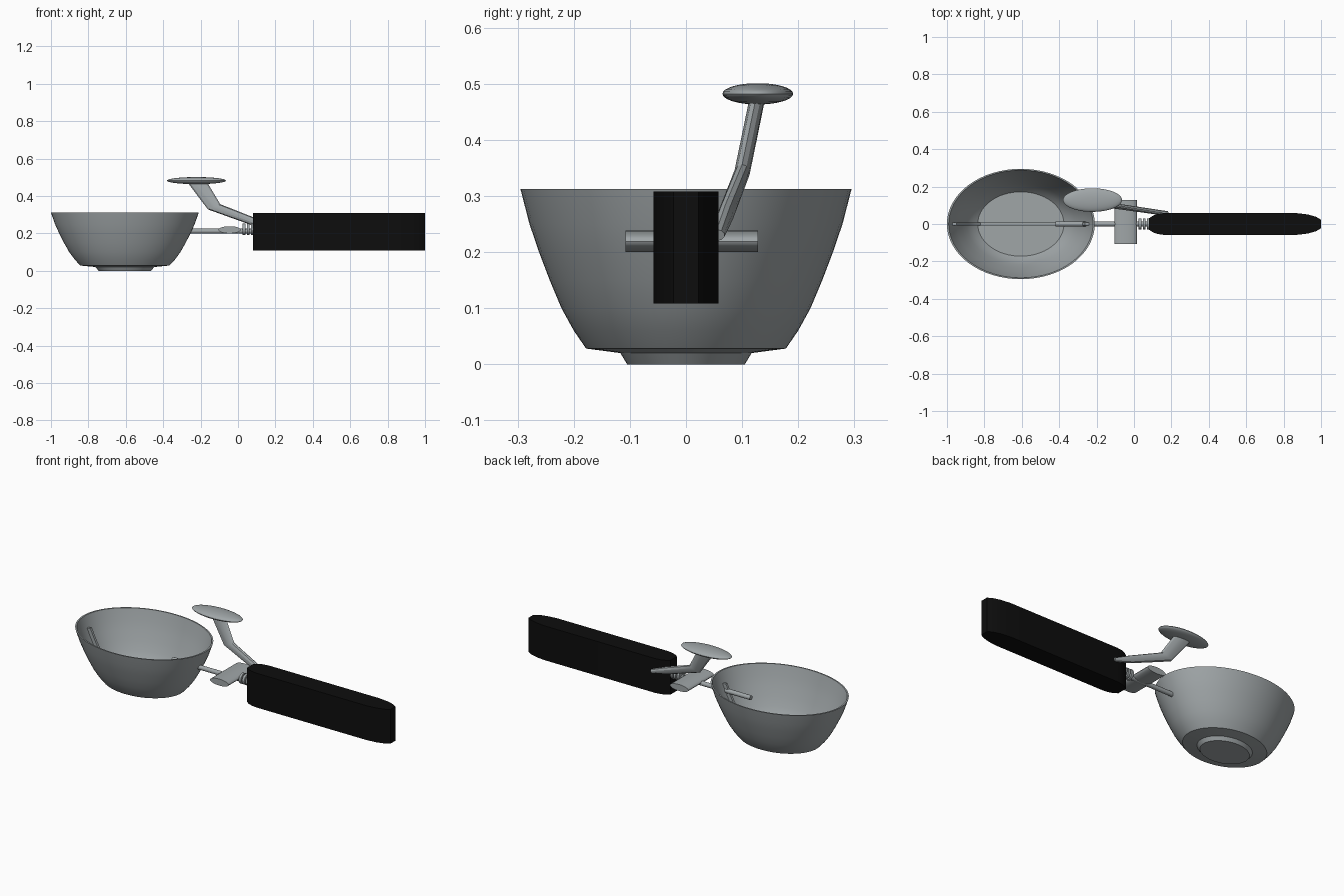
import bpy, bmesh
from math import sin, cos, pi
from mathutils import Vector

cube = bpy.data.objects.get("Cube")
if cube:
    bpy.data.objects.remove(cube)


def material(name, color):
    m = bpy.data.materials.new(name)
    m.use_nodes = True
    m.diffuse_color = color
    bsdf = next(n for n in m.node_tree.nodes if n.type == 'BSDF_PRINCIPLED')
    bsdf.inputs["Base Color"].default_value = color
    return m


steel = material("brushed steel", (0.35, 0.38, 0.39, 1))
black = material("black grip", (0.004, 0.004, 0.004, 1))


def loft(name, rings, mat, closed=False, angle=0.6):
    """Skin a list of point rings; cap the ends unless the rings loop."""
    bm = bmesh.new()
    rows = [[bm.verts.new(p) for p in ring] for ring in rings]
    n = len(rows[0])
    pairs = list(zip(rows, rows[1:]))
    if closed:
        pairs.append((rows[-1], rows[0]))
    for a, b in pairs:
        for i in range(n):
            j = (i + 1) % n
            bm.faces.new((a[i], a[j], b[j], b[i]))
    if not closed:
        bm.faces.new(rows[0])
        bm.faces.new(rows[-1])
    bmesh.ops.recalc_face_normals(bm, faces=bm.faces)
    me = bpy.data.meshes.new(name)
    bm.to_mesh(me)
    bm.free()
    me.materials.append(mat)
    ob = bpy.data.objects.new(name, me)
    bpy.context.collection.objects.link(ob)
    bpy.ops.object.select_all(action='DESELECT')
    ob.select_set(True)
    bpy.context.view_layer.objects.active = ob
    bpy.ops.object.shade_smooth_by_angle(angle=angle)
    return ob


def ellipse(center, u, v, n=32):
    c, u, v = Vector(center), Vector(u), Vector(v)
    return [c + u * cos(2 * pi * i / n) + v * sin(2 * pi * i / n) for i in range(n)]


# Oval bowl with a raised foot: profile of (half depth, height)
CX, STRETCH = -0.605, 1.34
wall = [(0.178, 0.028), (0.2, 0.06), (0.222, 0.1), (0.243, 0.15),
        (0.262, 0.2), (0.279, 0.25), (0.295, 0.312)]
inner = [(r - 0.007, z) for r, z in wall[:0:-1]] + [(0.172, 0.036)]


def oval(r, z):
    return ellipse((CX, 0, z), (r * STRETCH, 0, 0), (0, r, 0), 64)


profile = [(0.105, 0), (0.117, 0.02)] + wall + inner
loft("bowl", [oval(r, z) for r, z in profile], steel)

# Scraper strap hugging the inside of the bowl
side = [(r * STRETCH, z) for r, z in inner[1:]]
path = [(-x, z) for x, z in side] + [(x, z) for x, z in reversed(side)]
rings = []
for x, z in path:
    inward = Vector((-x, 0, 0.3 - z)).normalized() * 0.022
    p = Vector((CX + x, 0, z))
    w = Vector((0, 0.007, 0))
    rings.append([p - w, p + w, p + inward + w, p + inward - w])
loft("scraper_strap", rings, steel)


# Shaft and collars between bowl and grip
def x_cylinder(name, x0, x1, r, z):
    loft(name, [ellipse((x, 0, z), (0, r, 0), (0, 0, r), 20) for x in (x0, x1)], steel)


x_cylinder("shaft", -0.42, 0.1, 0.013, 0.212)
for i in range(3):
    x = 0.025 + i * 0.022
    x_cylinder(f"collar_{i + 1}", x, x + 0.014, 0.03, 0.222)

# Flattened cross bar
loft("cross_bar", [ellipse((-0.045, y, 0.219), (0.06, 0, 0), (0, 0, 0.019), 24)
                   for y in (-0.108, 0.128)], steel)

# Grip: rounded plan outline extruded upward
half = [(0.08, 0.03), (0.1, 0.044), (0.125, 0.053), (0.16, 0.058),
        (0.87, 0.058), (0.93, 0.051), (0.975, 0.038), (1.0, 0.022)]
outline = half + [(x, -y) for x, y in reversed(half)]
loft("grip", [[(x, y, z) for x, y in outline] for z in (0.108, 0.308)], black)

# Bent lever arm
SIDE = Vector((0, 0.014, 0))
arm = [((-0.22, 0.128, 0.478), (0.045, 0, 0.012)),
       ((-0.128, 0.1, 0.342), (0.033, 0, 0.014)),
       ((0.08, 0.07, 0.264), (0.007, 0, 0.02)),
       ((0.18, 0.055, 0.23), (0.004, 0, 0.01))]
loft("lever_arm", [ellipse(c, u, SIDE, 10) for c, u in arm], steel, angle=0.4)

# Oval thumb rest: lens shaped disc
rings = []
for i in range(1, 16):
    a = -pi / 2 + pi * i / 16
    rings.append(ellipse((-0.222, 0.128, 0.482 + 0.019 * sin(a)),
                         (0.158 * cos(a), 0, 0), (0, 0.063 * cos(a), 0), 40))
loft("thumb_rest", rings, steel)
